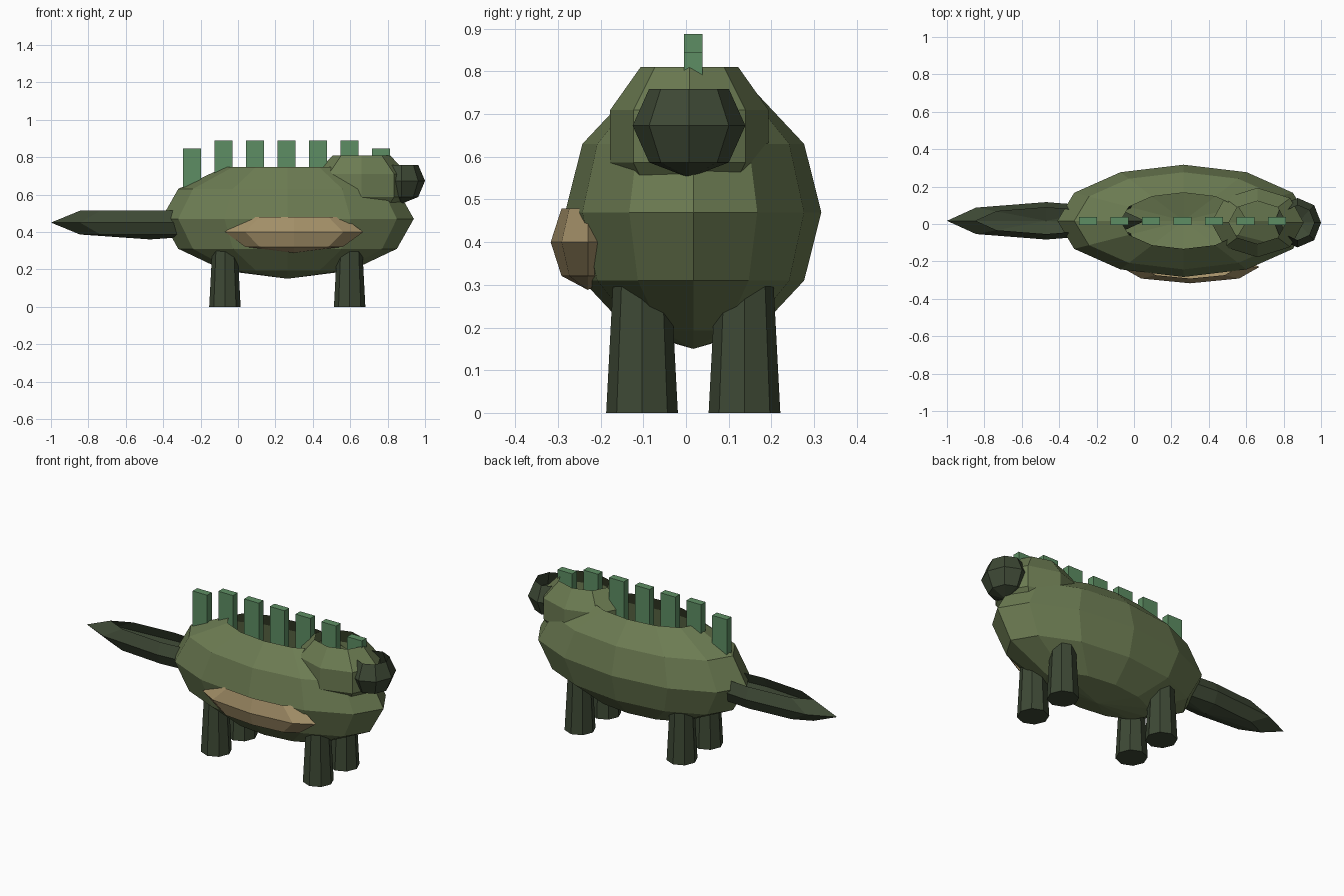
import bpy, bmesh
from mathutils import Matrix

if "Cube" in bpy.data.objects:
    bpy.data.objects.remove(bpy.data.objects["Cube"])

CY = 0.017  # y of the model's mirror line


def material(name, rgb):
    m = bpy.data.materials.new(name)
    m.diffuse_color = (*rgb, 1)
    m.use_nodes = True
    m.node_tree.nodes["Principled BSDF"].inputs["Base Color"].default_value = m.diffuse_color
    return m


SKIN = material("skin_green", (0.15, 0.20, 0.085))
DARK = material("dark_green", (0.047, 0.065, 0.035))
PLATE = material("plate_green", (0.11, 0.27, 0.125))
TAN = material("tan", (0.37, 0.28, 0.14))


def finish(name, bm, mat):
    me = bpy.data.meshes.new(name)
    bm.to_mesh(me)
    bm.free()
    me.materials.append(mat)
    ob = bpy.data.objects.new(name, me)
    bpy.context.collection.objects.link(ob)
    return ob


def open_ellipsoid(name, centre, radii, segs, rings, mat):
    """Stretched low-poly sphere whose top cap is left open."""
    bm = bmesh.new()
    bmesh.ops.create_uvsphere(bm, u_segments=segs, v_segments=rings, radius=1)
    top = max(bm.verts, key=lambda v: v.co.z)
    bmesh.ops.delete(bm, geom=[top], context='VERTS')
    bmesh.ops.transform(bm, verts=bm.verts,
                        matrix=Matrix.Translation(centre) @ Matrix.Diagonal((*radii, 1)))
    return finish(name, bm, mat)


# Body, head, snout, tail and the side patch
open_ellipsoid("body", (0.265, CY, 0.47), (0.675, 0.30, 0.32), 12, 6, SKIN)
open_ellipsoid("head", (0.66, 0.008, 0.648), (0.26, 0.195, 0.20), 8, 5, SKIN)
open_ellipsoid("snout", (0.875, 0.007, 0.673), (0.125, 0.132, 0.122), 8, 4, DARK)
open_ellipsoid("tail", (-0.47, CY, 0.45), (0.53, 0.10, 0.09), 8, 4, DARK)
open_ellipsoid("side_patch", (0.30, -0.23, 0.40), (0.37, 0.087, 0.112), 8, 4, TAN)

# Four tapered eight-sided legs
LEG_H = 0.36
for end, x in (("rear", -0.07), ("front", 0.597)):
    for side, dy in (("right", -0.12), ("left", 0.12)):
        bm = bmesh.new()
        bmesh.ops.create_cone(bm, cap_ends=True, segments=8, radius1=0.084,
                              radius2=0.065, depth=LEG_H,
                              matrix=Matrix.Translation((x, CY + dy, LEG_H / 2)))
        finish(f"{end}_{side}_leg", bm, DARK)

# Row of back plates, the end ones set lower
for i in range(7):
    top = 0.845 if i in (0, 6) else 0.888
    h = 0.25
    bm = bmesh.new()
    bmesh.ops.create_cube(bm, size=1, matrix=Matrix.Translation(
        (-0.246 + 0.1685 * i, CY, top - h / 2)) @ Matrix.Diagonal((0.096, 0.043, h, 1)))
    finish(f"back_plate_{i + 1}", bm, PLATE)
